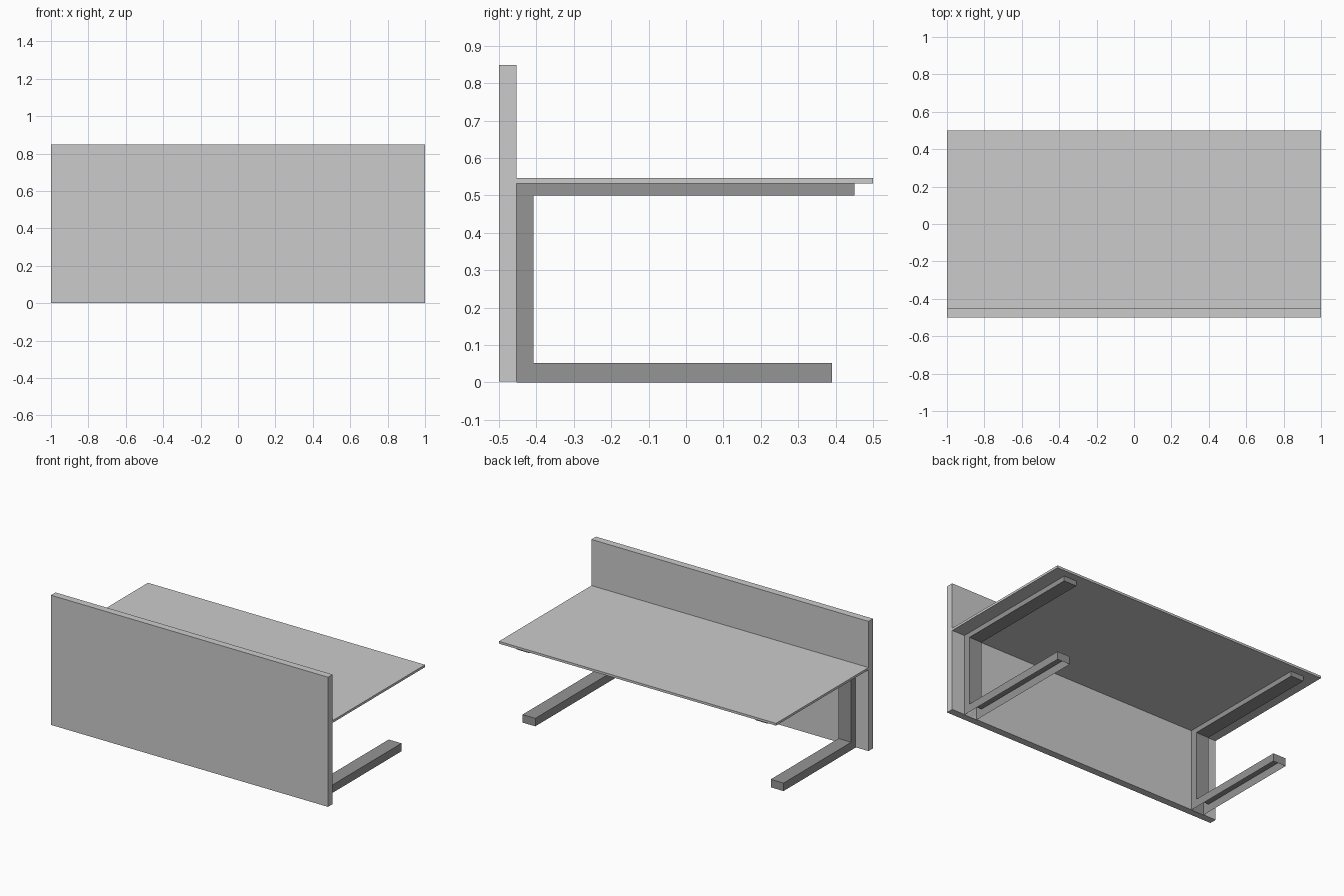
import bpy, bmesh

if "Cube" in bpy.data.objects:
    bpy.data.objects.remove(bpy.data.objects["Cube"])

dark = bpy.data.materials.new("dark_metal")
dark.diffuse_color = (0.3, 0.3, 0.3, 1)
dark.use_nodes = True
dark.node_tree.nodes["Principled BSDF"].inputs["Base Color"].default_value = dark.diffuse_color

BACK = -0.453  # plane where the front panel meets the desk


def finish(bm, name, mat=None):
    bmesh.ops.recalc_face_normals(bm, faces=bm.faces)
    mesh = bpy.data.meshes.new(name)
    bm.to_mesh(mesh)
    bm.free()
    obj = bpy.data.objects.new(name, mesh)
    bpy.context.collection.objects.link(obj)
    if mat:
        mesh.materials.append(mat)
    return obj


def box(name, lo, hi):
    bm = bmesh.new()
    bmesh.ops.create_cube(bm, size=1)
    for v in bm.verts:
        v.co = [(a + b) / 2 + c * (b - a) for a, b, c in zip(lo, hi, v.co)]
    return finish(bm, name)


def c_leg(name, x0, x1, foot_end):
    # C-shaped side profile (y, z), extruded across the leg width
    profile = [(BACK, 0), (foot_end, 0), (foot_end, 0.052), (-0.408, 0.052),
               (-0.408, 0.5), (0.45, 0.5), (0.45, 0.532), (BACK, 0.532)]
    bm = bmesh.new()
    face = bm.faces.new([bm.verts.new((x0, y, z)) for y, z in profile])
    ext = bmesh.ops.extrude_face_region(bm, geom=[face], use_keep_orig=True)
    verts = [g for g in ext["geom"] if isinstance(g, bmesh.types.BMVert)]
    bmesh.ops.translate(bm, verts=verts, vec=(x1 - x0, 0, 0))
    bmesh.ops.recalc_face_normals(bm, faces=bm.faces)
    # The foot is a hollow channel, open underneath
    under = [f for f in bm.faces if all(v.co.z < 0.001 for v in f.verts)]
    bmesh.ops.delete(bm, geom=under, context='FACES_ONLY')
    return finish(bm, name, dark)


# Upright front panel and thin desk top
box("front_panel", (-1, -0.5, 0.002), (1, BACK, 0.848))
box("desk_top", (-1, BACK, 0.532), (1, 0.5, 0.547))

# Two C-shaped legs; the left foot is slightly shorter
c_leg("right_leg", 0.815, 0.907, 0.39)
c_leg("left_leg", -0.907, -0.815, 0.29)
